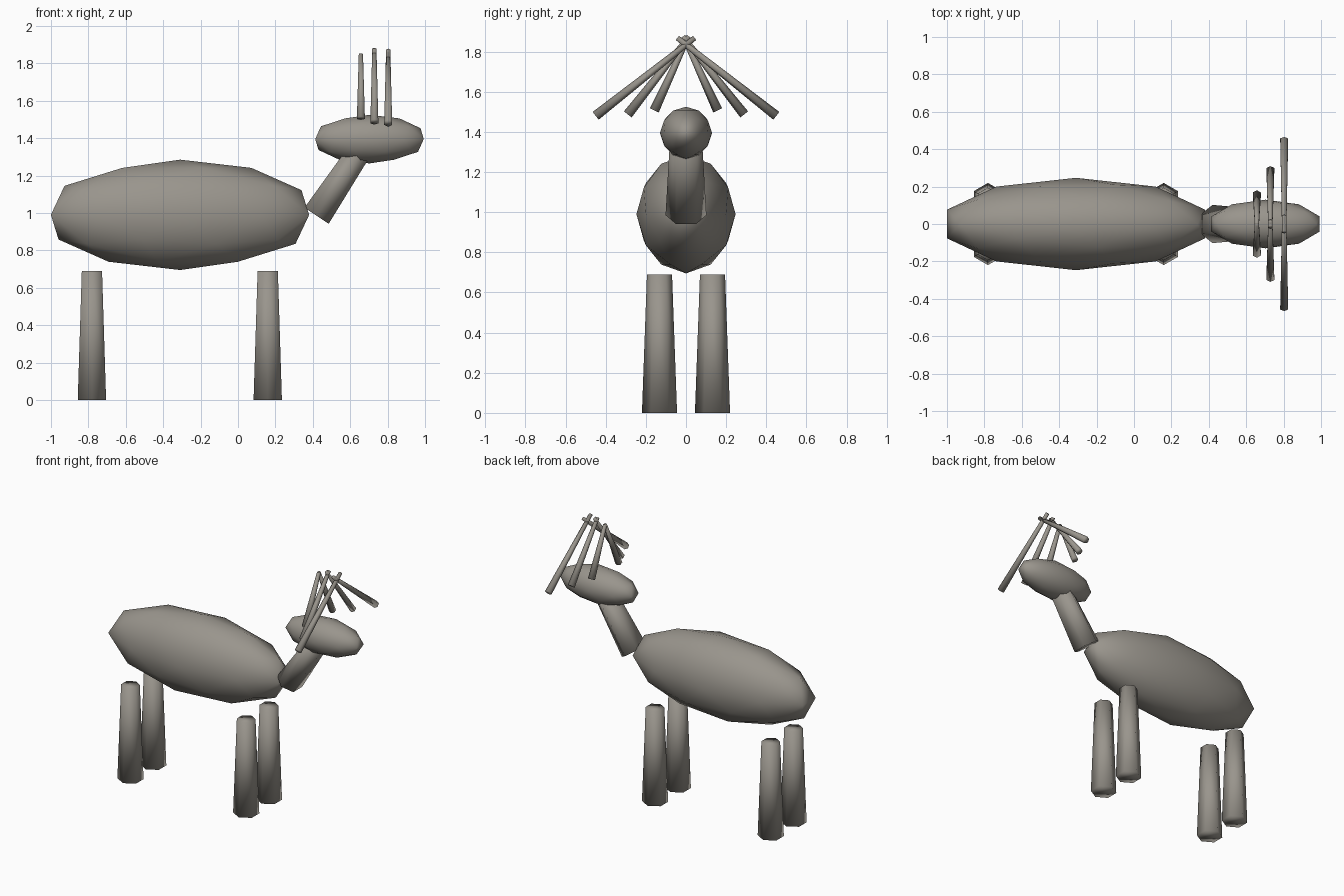
import bpy
from mathutils import Vector

cube = bpy.data.objects.get("Cube")
if cube:
    bpy.data.objects.remove(cube, do_unlink=True)

# Single warm grey for the whole animal
grey = bpy.data.materials.new("warm_grey")
grey.use_nodes = True
colour = (0.32, 0.30, 0.265, 1.0)
grey.diffuse_color = colour
grey.node_tree.nodes["Principled BSDF"].inputs["Base Color"].default_value = colour


def finish(name):
    """Name the new object, colour it and smooth every face."""
    obj = bpy.context.object
    obj.name = name
    obj.data.materials.append(grey)
    for face in obj.data.polygons:
        face.use_smooth = True
    return obj


def ellipsoid(name, centre, radii):
    """Stretched low-poly ball."""
    bpy.ops.mesh.primitive_ico_sphere_add(subdivisions=2, radius=1, location=centre)
    finish(name).scale = radii


def limb(name, start, end, r_start, r_end, squash=1.0):
    """Six-sided tapered post between two points."""
    a, b = Vector(start), Vector(end)
    bpy.ops.mesh.primitive_cone_add(vertices=6, radius1=r_start, radius2=r_end,
                                    depth=(b - a).length, location=(a + b) / 2)
    obj = finish(name)
    obj.rotation_mode = 'QUATERNION'
    obj.rotation_quaternion = Vector((0, 0, 1)).rotation_difference(b - a)
    obj.scale.x = squash


# Body, head and neck
ellipsoid("body", (-0.31, 0, 0.99), (0.726, 0.247, 0.295))
ellipsoid("head", (0.703, 0, 1.395), (0.305, 0.13, 0.13))
limb("neck", (0.42, 0, 0.985), (0.67, 0, 1.36), 0.102, 0.08, squash=0.88)

for side, sign in (("left", 1), ("right", -1)):
    # Legs
    for end, x in (("rear", -0.781), ("front", 0.159)):
        limb(f"{end}_leg_{side}", (x, sign * 0.132, 0), (x, sign * 0.132, 0.69),
             0.0875, 0.0625)
    # Antler rods: x, outer y, outer z, tip y past the middle, tip z
    rods = (("short", 0.657, 0.158, 1.507, 0.0, 1.848),
            ("middle", 0.729, 0.29, 1.487, 0.015, 1.875),
            ("long", 0.803, 0.45, 1.48, 0.043, 1.868))
    for size, x, y, z, tip_y, tip_z in rods:
        limb(f"antler_{size}_{side}", (x, sign * y, z), (x, -sign * tip_y, tip_z),
             0.0245, 0.013)
